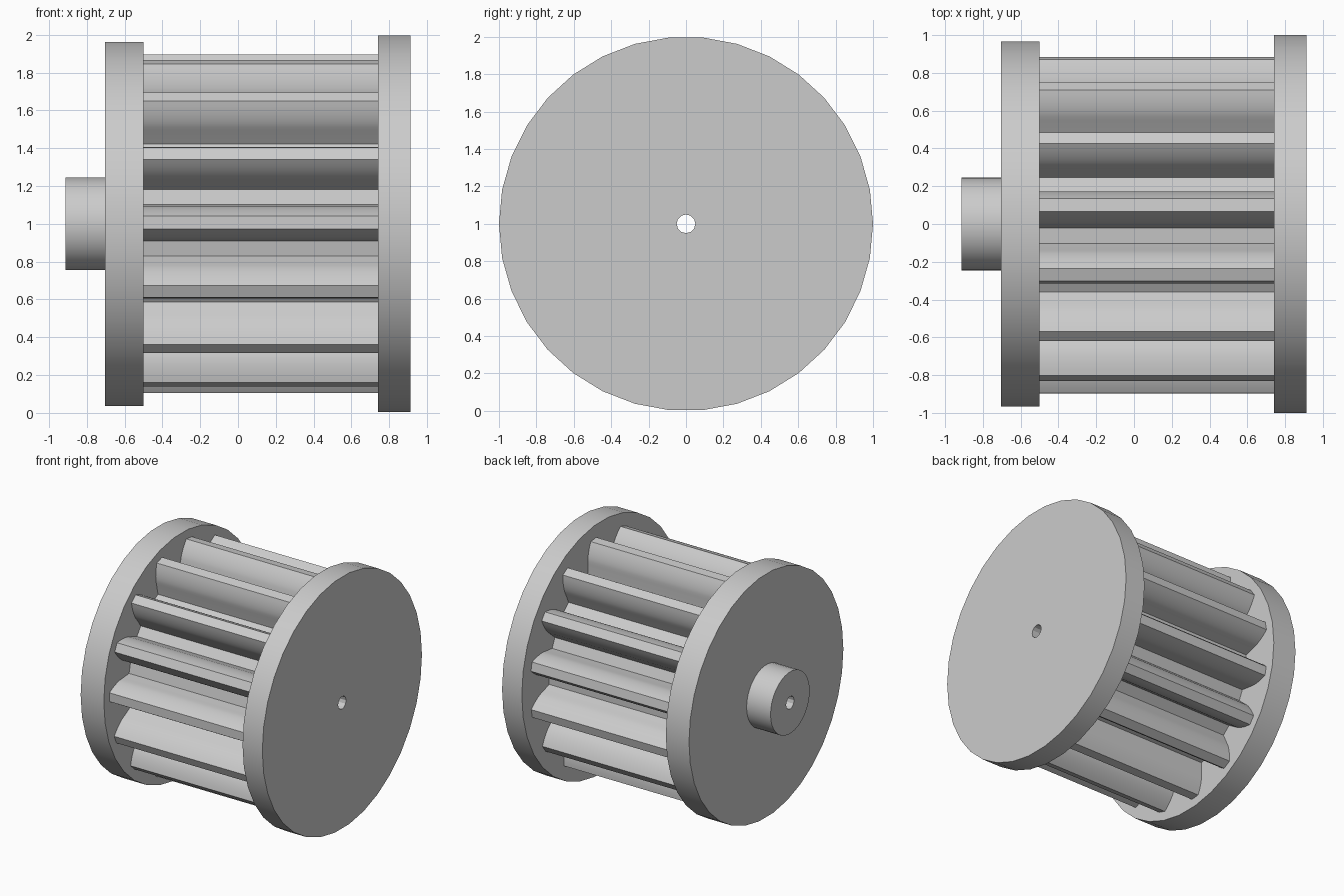
import bpy, bmesh
from math import sin, cos, tan, acos, radians, pi, tau

cube = bpy.data.objects.get("Cube")
if cube:
    bpy.data.objects.remove(cube, do_unlink=True)

grey = bpy.data.materials.new("light grey")
colour = (0.6, 0.6, 0.6, 1)
grey.diffuse_color = colour
grey.use_nodes = True
grey.node_tree.nodes["Principled BSDF"].inputs["Base Color"].default_value = colour

AXIS_Z = 1.0
BORE = 0.05


def circle(radius, sides):
    return [(radius, tau * i / sides) for i in range(sides)]


def bored_prism(name, outline, x0, x1):
    """Extrude a polar outline with a central bore along x."""
    bm = bmesh.new()
    edges = []
    for loop in (outline, circle(BORE, 12)):
        verts = [bm.verts.new((x0, r * cos(a), AXIS_Z + r * sin(a))) for r, a in loop]
        edges += [bm.edges.new((v, verts[i - 1])) for i, v in enumerate(verts)]
    bmesh.ops.triangle_fill(bm, edges=edges, use_beauty=True)
    bmesh.ops.dissolve_limit(bm, angle_limit=0.01, verts=bm.verts[:], edges=bm.edges[:])
    ext = bmesh.ops.extrude_face_region(bm, geom=bm.faces[:], use_keep_orig=True)
    moved = [g for g in ext["geom"] if isinstance(g, bmesh.types.BMVert)]
    bmesh.ops.translate(bm, verts=moved, vec=(x1 - x0, 0, 0))
    bmesh.ops.recalc_face_normals(bm, faces=bm.faces[:])
    mesh = bpy.data.meshes.new(name)
    bm.to_mesh(mesh)
    bm.free()
    mesh.materials.append(grey)
    obj = bpy.data.objects.new(name, mesh)
    bpy.context.collection.objects.link(obj)
    bpy.ops.object.select_all(action='DESELECT')
    obj.select_set(True)
    bpy.context.view_layer.objects.active = obj
    bpy.ops.object.shade_smooth_by_angle(angle=radians(25))
    return obj


def gear_outline(teeth, tip, root, phase):
    """Involute spur gear with flat tooth tips and flat root lands."""
    pitch = tip * teeth / (teeth + 2)
    pressure = radians(20)
    base = pitch * cos(pressure)
    half_base = pi / (2 * teeth) + tan(pressure) - pressure
    flank = [(root, radians(8.45))]
    steps = 7
    for i in range(steps + 1):
        r = base + (tip - base) * i / steps
        t = acos(min(1, base / r))
        flank.append((r, half_base - (tan(t) - t)))
    points = []
    for k in range(teeth):
        centre = phase + tau * k / teeth
        points += [(r, centre - a) for r, a in flank]
        points += [(r, centre + a) for r, a in reversed(flank)]
    return points


# toothed barrel, both end flanges and the hub
bored_prism("toothed_barrel", gear_outline(15, 0.897, 0.658, radians(11.5)), -0.5, 0.74)
bored_prism("left_flange", circle(1.0, 34), 0.74, 0.913)
bored_prism("right_flange", circle(0.967, 34), -0.703, -0.5)
bored_prism("hub", circle(0.245, 34), -0.913, -0.703)
